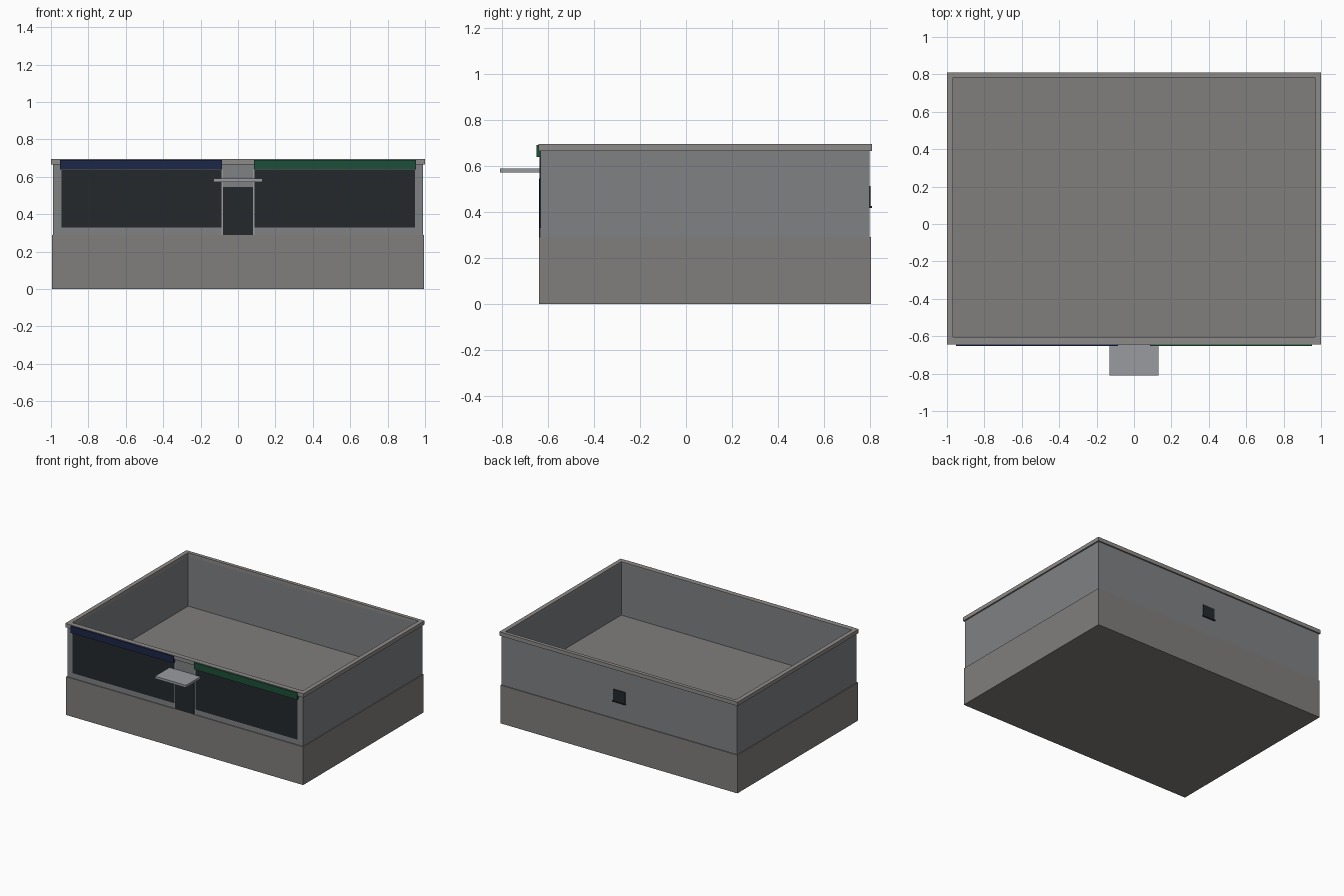
import bpy, bmesh

if "Cube" in bpy.data.objects:
    bpy.data.objects.remove(bpy.data.objects["Cube"])


def material(name, rgb):
    m = bpy.data.materials.new(name)
    m.diffuse_color = (*rgb, 1)
    m.use_nodes = True
    m.node_tree.nodes["Principled BSDF"].inputs["Base Color"].default_value = m.diffuse_color
    return m


STONE = material("warm_stone", (0.22, 0.21, 0.20))
PLASTER = material("cool_plaster", (0.21, 0.22, 0.23))
CAP = material("cap_stone", (0.27, 0.26, 0.25))
METAL = material("canopy_metal", (0.32, 0.33, 0.35))
GLASS = material("dark_glass", (0.018, 0.022, 0.025))
NAVY = material("navy", (0.012, 0.02, 0.065))
GREEN = material("green", (0.012, 0.08, 0.04))


def finish(name, bm, mat):
    bmesh.ops.recalc_face_normals(bm, faces=bm.faces)
    mesh = bpy.data.meshes.new(name)
    bm.to_mesh(mesh)
    bm.free()
    mesh.materials.append(mat)
    ob = bpy.data.objects.new(name, mesh)
    bpy.context.collection.objects.link(ob)
    return ob


def box(name, x, y, z, mat):
    bm = bmesh.new()
    bmesh.ops.create_cube(bm, size=1)
    for v in bm.verts:
        v.co = [r[0] + (c + 0.5) * (r[1] - r[0]) for c, r in zip(v.co, (x, y, z))]
    return finish(name, bm, mat)


def ring(name, outer, inner, z, mat):
    """Rectangular frame; outer and inner are (half_x, front_y, back_y)."""
    bm = bmesh.new()
    loops = []
    for (hx, y0, y1), h in ((outer, z[0]), (outer, z[1]), (inner, z[1]), (inner, z[0])):
        loops.append([bm.verts.new((x, y, h)) for x, y in
                      ((-hx, y0), (hx, y0), (hx, y1), (-hx, y1))])
    for i in range(4):
        a, b = loops[i], loops[(i + 1) % 4]
        for j in range(4):
            k = (j + 1) % 4
            bm.faces.new((a[j], a[k], b[k], b[j]))
    return finish(name, bm, mat)


# Solid plinth whose top is the interior floor
box("plinth", (-0.995, 0.995), (-0.64, 0.805), (0, 0.29), STONE)

# Open-topped walls and parapet cap
ring("walls", (0.989, -0.634, 0.799), (0.967, -0.605, 0.783), (0.29, 0.688), PLASTER)
ring("parapet_cap", (1.0, -0.643, 0.81), (0.967, -0.605, 0.783), (0.666, 0.695), CAP)

# Shop windows and sign boards, either side of the entrance
for side, s, colour in (("left", -1, NAVY), ("right", 1, GREEN)):
    box(side + "_shop_window", sorted((s * 0.088, s * 0.945)), (-0.637, -0.62),
        (0.33, 0.637), GLASS)
    box(side + "_sign_board", sorted((s * 0.086, s * 0.951)), (-0.652, -0.63),
        (0.64, 0.691), colour)
    # Slim door jambs
    box(side + "_door_jamb", sorted((s * 0.08, s * 0.088)), (-0.638, -0.62),
        (0.29, 0.64), METAL)

# Entrance door and canopy
box("door", (-0.08, 0.08), (-0.641, -0.62), (0.29, 0.545), GLASS)
box("canopy", (-0.13, 0.13), (-0.81, -0.62), (0.572, 0.59), METAL)

# Small back window with sill
box("back_window", (-0.05, 0.05), (0.785, 0.804), (0.425, 0.512), GLASS)
box("back_window_sill", (-0.054, 0.054), (0.785, 0.81), (0.418, 0.425), GLASS)
